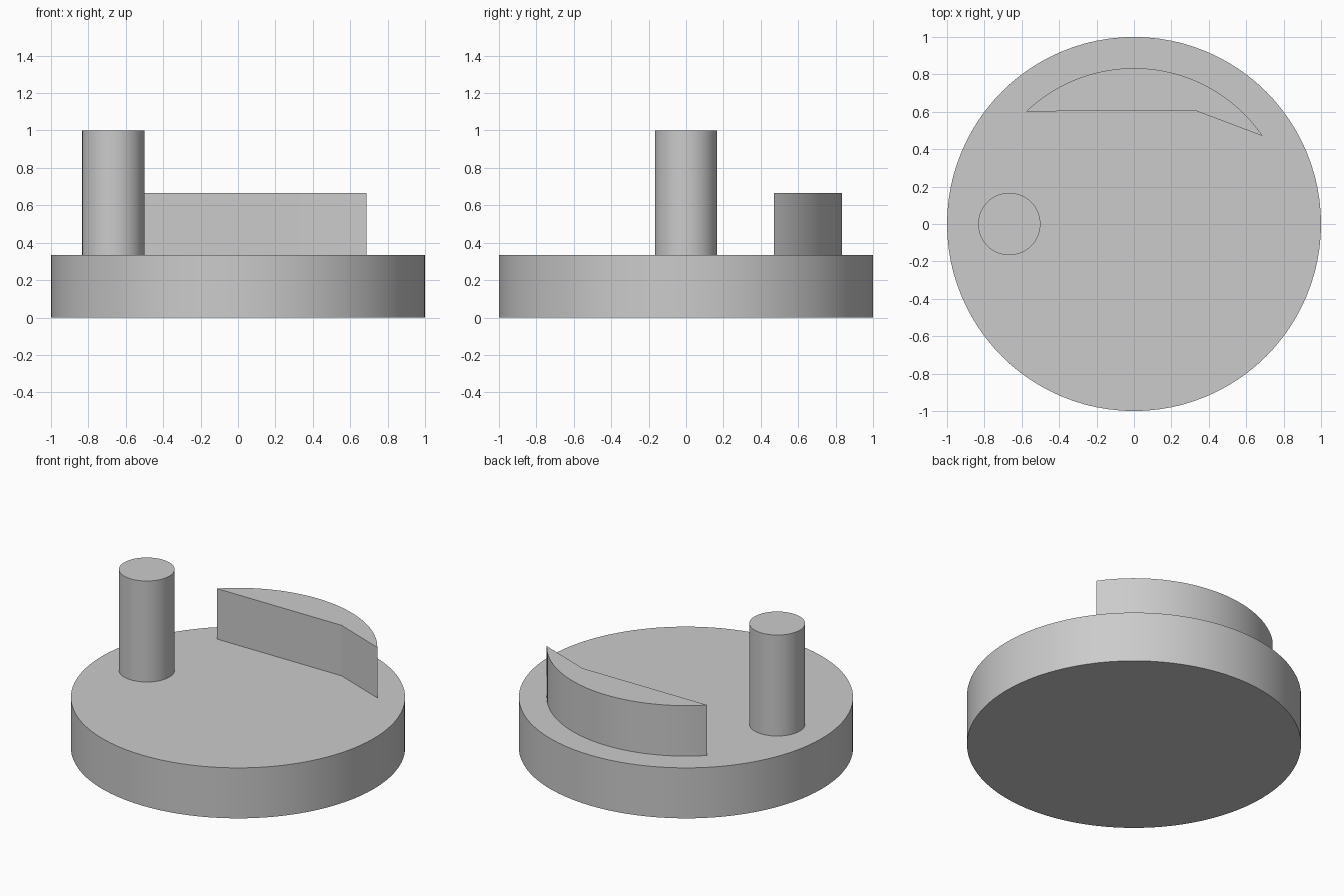
import bpy, bmesh, math

if "Cube" in bpy.data.objects:
    bpy.data.objects.remove(bpy.data.objects["Cube"], do_unlink=True)

# Single plain grey
grey = bpy.data.materials.new("plain_grey")
grey.use_nodes = True
colour = (0.6, 0.6, 0.6, 1)
grey.diffuse_color = colour
grey.node_tree.nodes["Principled BSDF"].inputs["Base Color"].default_value = colour


def arc(radius, start, end, steps, cx=0):
    """Points along an arc, angles in radians."""
    angles = [start + (end - start) * i / steps for i in range(steps + 1)]
    return [(cx + radius * math.cos(a), radius * math.sin(a)) for a in angles]


def extrude_profile(name, outline, bottom, top):
    """Solid prism from a counter-clockwise outline."""
    bm = bmesh.new()
    base = bm.faces.new([bm.verts.new((x, y, bottom)) for x, y in outline])
    result = bmesh.ops.extrude_face_region(bm, geom=[base], use_keep_orig=True)
    raised = [g for g in result["geom"] if isinstance(g, bmesh.types.BMVert)]
    bmesh.ops.translate(bm, verts=raised, vec=(0, 0, top - bottom))
    bmesh.ops.recalc_face_normals(bm, faces=bm.faces)
    mesh = bpy.data.meshes.new(name)
    bm.to_mesh(mesh)
    bm.free()
    mesh.materials.append(grey)
    obj = bpy.data.objects.new(name, mesh)
    bpy.context.collection.objects.link(obj)
    bpy.ops.object.select_all(action="DESELECT")
    obj.select_set(True)
    bpy.context.view_layer.objects.active = obj
    bpy.ops.object.shade_smooth_by_angle(angle=math.radians(20))
    return obj


third = 1 / 3
full = 2 * math.pi

# Round base disc
extrude_profile("base_disc", arc(1, 0, full, 96)[:-1], 0, third)

# Upright crank pin near the right edge
extrude_profile("crank_pin", arc(third / 2, 0, full, 64, -2 * third)[:-1], third, 1)

# Curved counterweight: outer arc closed by a bent inner edge
rim = arc(2.5 * third, math.atan2(0.47, 0.688), math.atan2(0.604, -0.577), 40)
extrude_profile("counterweight", rim + [(third, 0.604)], third, 2 * third)
